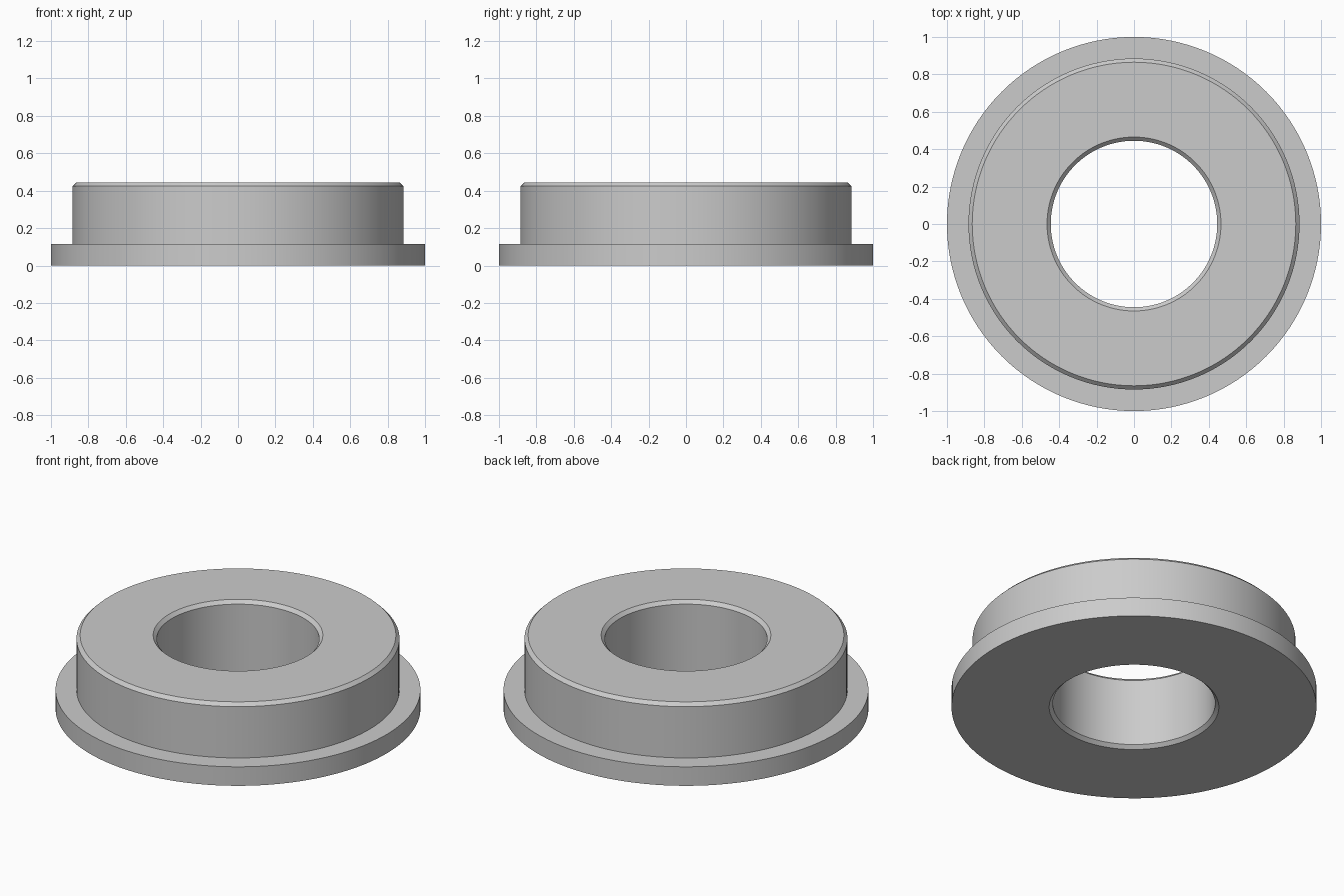
import bpy
import bmesh
import math

SEGMENTS = 128

cube = bpy.data.objects.get("Cube")
if cube:
    bpy.data.objects.remove(cube, do_unlink=True)

# Plain grey metal
grey = bpy.data.materials.new("grey_metal")
grey.use_nodes = True
colour = (0.6, 0.6, 0.6, 1)
grey.diffuse_color = colour
grey.node_tree.nodes["Principled BSDF"].inputs["Base Color"].default_value = colour

# Main dimensions
bore, body, flange = 0.445, 0.885, 1.0
height, flange_height, chamfer = 0.445, 0.115, 0.02


def lathe(name, profile, material):
    """Revolve a closed (radius, height) profile around the z axis."""
    bm = bmesh.new()
    rings = []
    for i in range(SEGMENTS):
        a = 2 * math.pi * i / SEGMENTS
        rings.append([bm.verts.new((r * math.cos(a), r * math.sin(a), z))
                      for r, z in profile])
    n = len(profile)
    for i, ring in enumerate(rings):
        following = rings[(i + 1) % SEGMENTS]
        for j in range(n):
            k = (j + 1) % n
            bm.faces.new((ring[j], following[j], following[k], ring[k]))
    bmesh.ops.recalc_face_normals(bm, faces=bm.faces)
    mesh = bpy.data.meshes.new(name)
    bm.to_mesh(mesh)
    bm.free()
    mesh.materials.append(material)
    obj = bpy.data.objects.new(name, mesh)
    bpy.context.collection.objects.link(obj)
    bpy.ops.object.select_all(action='DESELECT')
    obj.select_set(True)
    bpy.context.view_layer.objects.active = obj
    bpy.ops.object.shade_smooth_by_angle(angle=math.radians(30))
    return obj


# Flanged bushing: chamfered bore, wide base flange, chamfered upper rim
lathe("flanged_bushing", [
    (bore + chamfer, 0),
    (flange, 0),
    (flange, flange_height),
    (body, flange_height),
    (body, height - chamfer),
    (body - chamfer, height),
    (bore + chamfer, height),
    (bore, height - chamfer),
    (bore, chamfer),
], grey)
